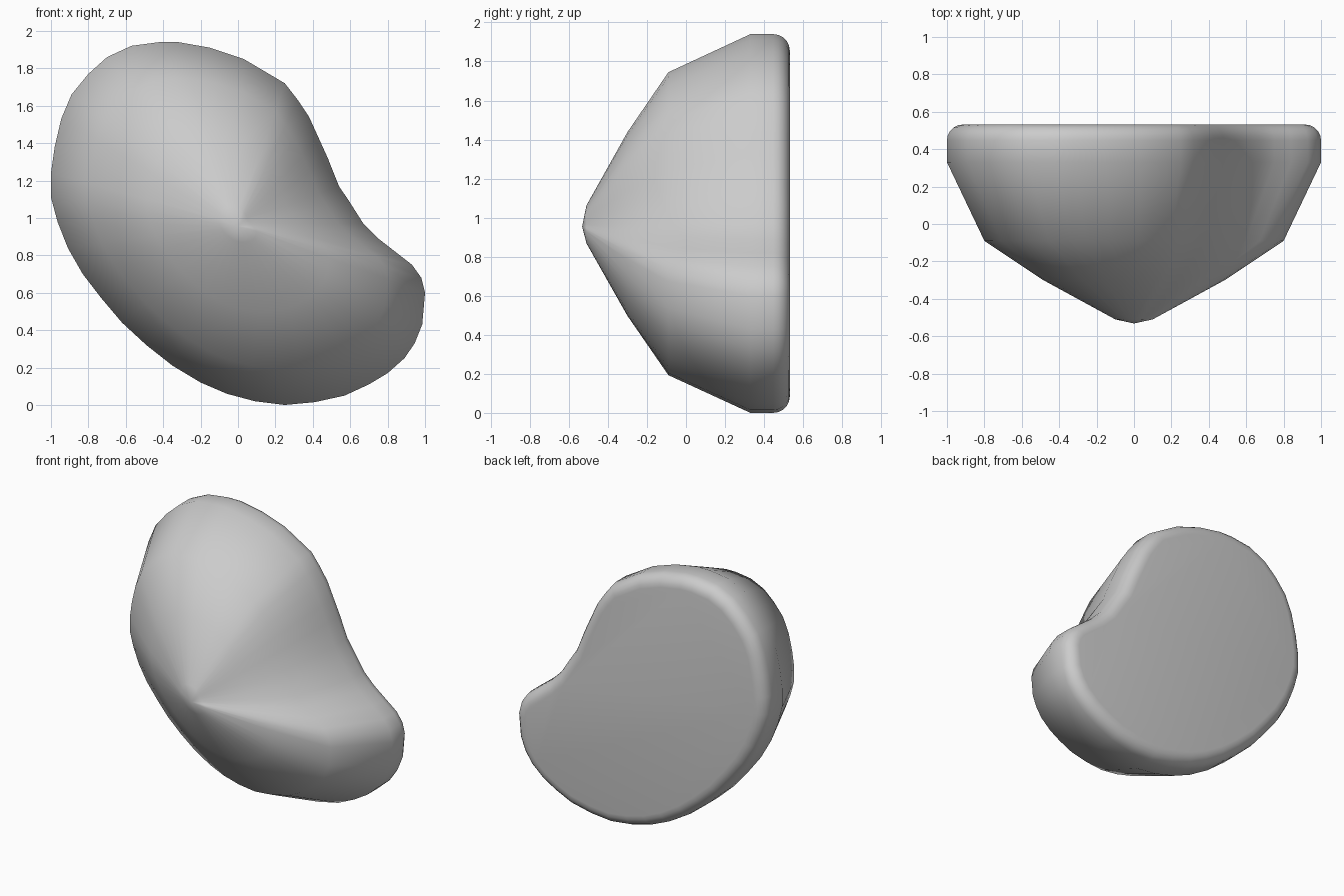
import bpy, bmesh

if "Cube" in bpy.data.objects:
    bpy.data.objects.remove(bpy.data.objects["Cube"])

# Kidney-shaped outline (x, z), clockwise from the top
OUTLINE = [
    (-.42, 1.94), (-.32, 1.94), (-.15, 1.91), (.03, 1.85), (.25, 1.72), (.32, 1.63),
    (.38, 1.54), (.43, 1.43), (.48, 1.32), (.54, 1.17), (.60, 1.08), (.67, .97),
    (.75, .89), (.84, .82), (.93, .75), (.98, .68), (1.0, .60), (.985, .43),
    (.945, .33), (.89, .25), (.80, .17), (.70, .11), (.57, .05), (.41, .015),
    (.25, 0), (.09, .02), (-.06, .06), (-.20, .12), (-.35, .21), (-.49, .32),
    (-.62, .44), (-.73, .57), (-.83, .70), (-.91, .84), (-.965, .98), (-1.0, 1.11),
    (-1.0, 1.24), (-.98, 1.38), (-.945, 1.53), (-.89, 1.66), (-.80, 1.77),
    (-.70, 1.86), (-.57, 1.92)]
# Depth layers: (y, scale about the tip)
LAYERS = [(-.51, .1), (-.30, .485), (-.09, .8), (.33, 1), (.532, 1)]
TIP_Z = .965

bm = bmesh.new()
rings = [[bm.verts.new((x * s, y, TIP_Z + (z - TIP_Z) * s)) for x, z in OUTLINE]
         for y, s in LAYERS]
n = len(OUTLINE)

# Pointed front
tip = bm.verts.new((0, -.532, TIP_Z - .01))
for i in range(n):
    bm.faces.new((tip, rings[0][i], rings[0][(i + 1) % n]))

# Flared sides
for a, b in zip(rings, rings[1:]):
    for i in range(n):
        j = (i + 1) % n
        bm.faces.new((a[i], b[i], b[j], a[j]))

# Flat back with a rounded rim
cap = bm.faces.new(rings[-1])
bmesh.ops.recalc_face_normals(bm, faces=bm.faces)
bmesh.ops.bevel(bm, geom=list(cap.edges), offset=.085, segments=5,
                profile=.5, affect='EDGES')
bmesh.ops.recalc_face_normals(bm, faces=bm.faces)
for f in bm.faces:
    f.smooth = True

mesh = bpy.data.meshes.new("kidney_hold")
bm.to_mesh(mesh)
bm.free()
obj = bpy.data.objects.new("kidney_hold", mesh)
bpy.context.collection.objects.link(obj)
